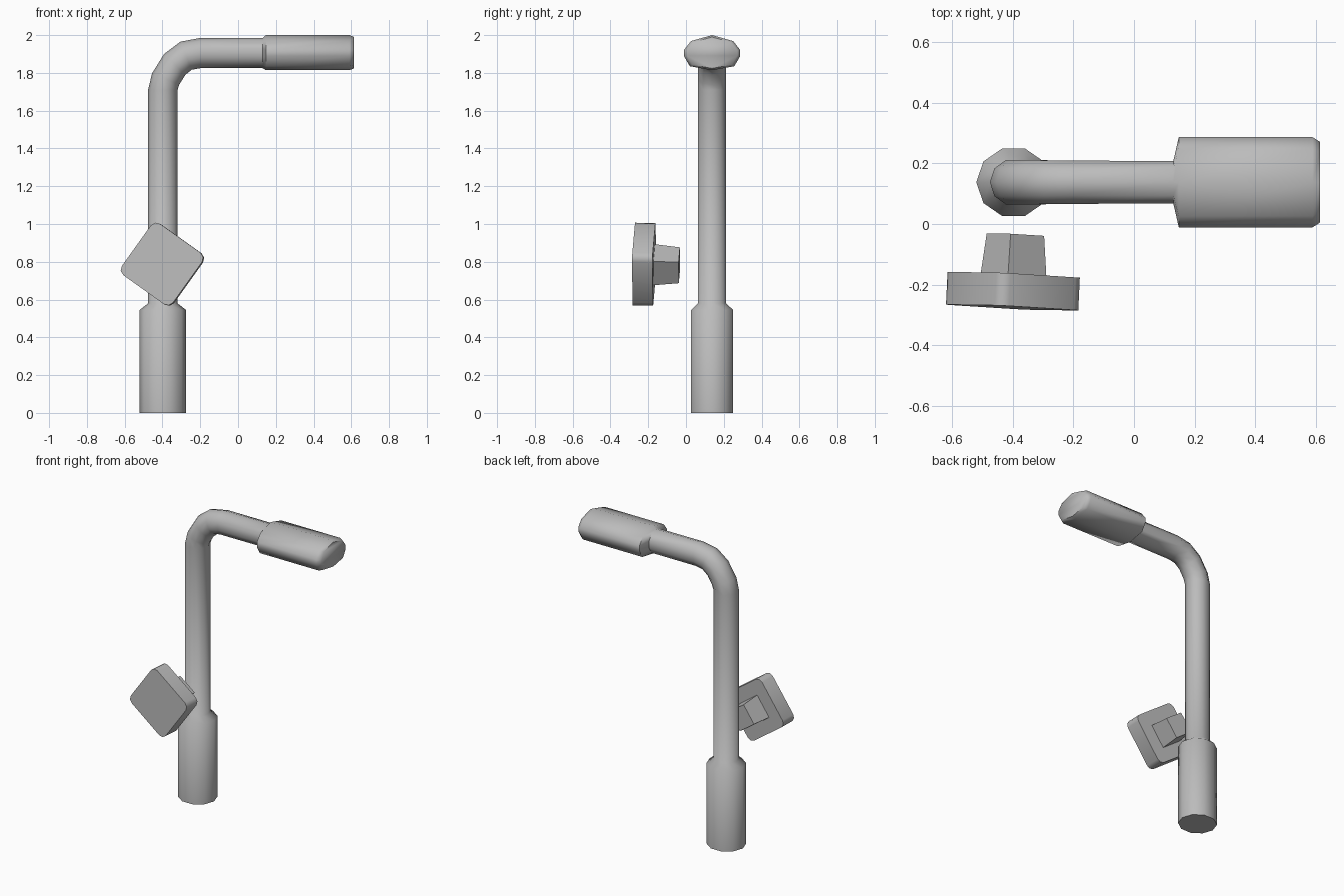
import bpy, bmesh, math
from mathutils import Matrix, Vector

if "Cube" in bpy.data.objects:
    bpy.data.objects.remove(bpy.data.objects["Cube"])

grey = bpy.data.materials.new("plain grey")
grey.diffuse_color = (0.5, 0.5, 0.5, 1)
grey.use_nodes = True
grey.node_tree.nodes["Principled BSDF"].inputs["Base Color"].default_value = grey.diffuse_color


def finish(name, bm, angle):
    bmesh.ops.recalc_face_normals(bm, faces=bm.faces)
    mesh = bpy.data.meshes.new(name)
    bm.to_mesh(mesh)
    bm.free()
    mesh.materials.append(grey)
    obj = bpy.data.objects.new(name, mesh)
    bpy.context.collection.objects.link(obj)
    bpy.ops.object.select_all(action='DESELECT')
    obj.select_set(True)
    bpy.context.view_layer.objects.active = obj
    bpy.ops.object.shade_smooth_by_angle(angle=math.radians(angle))
    return obj


# Ten-sided cross-sections: (outward in the bend plane, sideways)
round_section = [(math.cos(i * math.tau / 10), math.sin(i * math.tau / 10)) for i in range(10)]
half_head = [(0.66, 0.75), (0.15, 1), (-0.19, 1), (-0.77, 0.79)]
head_section = [(1, 0), *half_head, (-1, 0), *[(u, -v) for u, v in reversed(half_head)]]

# Post, bend, arm and lamp head: x, z, bend angle, plane radius, side radius, section
R = round_section
H = head_section
rings = [
    (-0.398, 0.0, 0, 0.123, 0.117, R), (-0.398, 0.545, 0, 0.123, 0.117, R),
    (-0.398, 0.58, 0, 0.078, 0.078, R), (-0.398, 1.71, 0, 0.078, 0.078, R),
    (-0.383, 1.768, 22, 0.078, 0.078, R), (-0.335, 1.845, 45, 0.079, 0.077, R),
    (-0.275, 1.891, 68, 0.08, 0.076, R), (-0.2, 1.905, 90, 0.08, 0.075, R),
    (0.13, 1.905, 90, 0.08, 0.074, R), (0.148, 1.907, 90, 0.093, 0.149, H),
    (0.59, 1.907, 90, 0.093, 0.149, H), (0.615, 1.907, 90, 0.083, 0.133, H),
]
bm = bmesh.new()
loops = []
for x, z, tilt, ru, rv, section in rings:
    t = math.radians(tilt)
    out = Vector((-math.cos(t), 0, math.sin(t)))
    loops.append([bm.verts.new(Vector((x, 0.138, z)) + out * u * ru + Vector((0, v * rv, 0)))
                  for u, v in section])
for a, b in zip(loops, loops[1:]):
    for i in range(10):
        j = (i + 1) % 10
        bm.faces.new((a[i], a[j], b[j], b[i]))
bm.faces.new(loops[0])
bm.faces.new(loops[-1])
finish("lamp_post", bm, 65)


def block(name, centre, half_back, half_front, depth, corner):
    """Square block facing the front, turned to a diamond and slightly tilted."""
    bm = bmesh.new()
    bmesh.ops.create_cube(bm, size=2)
    for v in bm.verts:
        half = half_back if v.co.y > 0 else half_front
        v.co = (v.co.x * half, v.co.y * depth / 2, v.co.z * half)
    if corner:
        edges = [e for e in bm.edges if abs(e.verts[0].co.y - e.verts[1].co.y) > depth / 2]
        bmesh.ops.bevel(bm, geom=edges, offset=corner, segments=2, profile=0.5, affect='EDGES')
    turn = (Matrix.Rotation(math.radians(-2.7), 4, 'Z') @ Matrix.Rotation(math.radians(-1.3), 4, 'X')
            @ Matrix.Rotation(math.radians(35.5), 4, 'Y'))
    bm.transform(Matrix.Translation(centre) @ turn)
    return finish(name, bm, 46 if corner else 20)


# Sign panel and its tapered mounting stub
block("sign_panel", (-0.4, -0.222, 0.787), 0.167, 0.167, 0.108, 0.035)
block("sign_mount", (-0.395, -0.103, 0.783), 0.068, 0.078, 0.136, 0)
